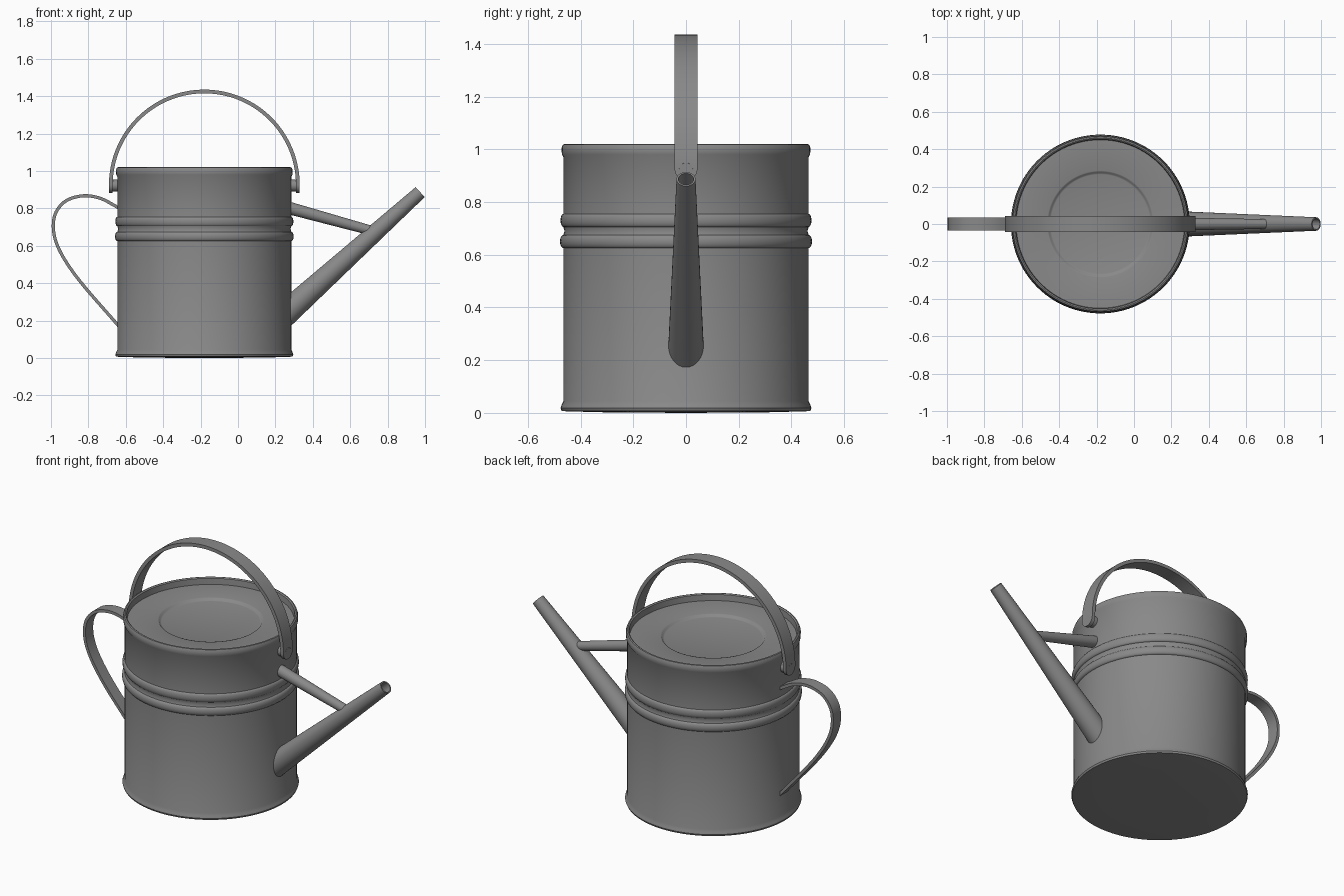
import bpy, bmesh, math
from mathutils import Vector, Matrix

cube = bpy.data.objects.get("Cube")
if cube:
    bpy.data.objects.remove(cube, do_unlink=True)

metal = bpy.data.materials.new("grey_metal")
metal.use_nodes = True
GREY = (0.25, 0.25, 0.25, 1)
metal.diffuse_color = GREY
metal.node_tree.nodes["Principled BSDF"].inputs["Base Color"].default_value = GREY

CX = -0.18     # axis of the can
WALL = 0.465   # wall radius


def finish(name, bm, angle=40):
    bmesh.ops.remove_doubles(bm, verts=bm.verts, dist=1e-5)
    bmesh.ops.recalc_face_normals(bm, faces=bm.faces)
    mesh = bpy.data.meshes.new(name)
    bm.to_mesh(mesh)
    bm.free()
    mesh.materials.append(metal)
    ob = bpy.data.objects.new(name, mesh)
    bpy.context.collection.objects.link(ob)
    bpy.ops.object.select_all(action='DESELECT')
    ob.select_set(True)
    bpy.context.view_layer.objects.active = ob
    bpy.ops.object.shade_smooth_by_angle(angle=math.radians(angle))
    return ob


def lathe(name, profile, matrix, steps=96, closed=False):
    """Spin (radius, height) points about z, then place the result."""
    bm = bmesh.new()
    vs = [bm.verts.new((r, 0, z)) for r, z in profile]
    pairs = list(zip(vs, vs[1:] + vs[:1]))
    es = [bm.edges.new(p) for p in (pairs if closed else pairs[:-1])]
    bmesh.ops.spin(bm, geom=vs + es, cent=(0, 0, 0), axis=(0, 0, 1),
                   angle=math.tau, steps=steps, use_merge=True)
    bm.transform(matrix)
    return finish(name, bm)


def tube(name, start, end, r0, r1, wall=0.007):
    """Tapered hollow pipe between two points."""
    a, b = Vector(start), Vector(end)
    d = b - a
    m = Matrix.Translation(a) @ d.to_track_quat('Z', 'Y').to_matrix().to_4x4()
    prof = [(r0, 0), (r1, d.length), (r1 - wall, d.length), (r0 - wall, 0)]
    return lathe(name, prof, m, 32, True)


def strap(name, path, thick):
    """Flat band along (x, z, half width) points."""
    bm = bmesh.new()
    rings = []
    for i, (x, z, w) in enumerate(path):
        p, q = path[max(i - 1, 0)], path[min(i + 1, len(path) - 1)]
        t = Vector((q[0] - p[0], 0, q[1] - p[1])).normalized()
        n = Vector((-t.z, 0, t.x)) * thick / 2
        c = Vector((x, 0, z))
        y = Vector((0, w, 0))
        rings.append([bm.verts.new(c + s) for s in (n + y, n - y, -n - y, y - n)])
    for a, b in zip(rings, rings[1:]):
        for k in range(4):
            j = (k + 1) % 4
            bm.faces.new((a[k], a[j], b[j], b[k]))
    bm.faces.new(rings[0])
    bm.faces.new(rings[-1])
    return finish(name, bm)


def smooth_path(pts, n=10):
    """Catmull-Rom curve through the points."""
    v = [Vector(p) for p in pts]
    v = [2 * v[0] - v[1]] + v + [2 * v[-1] - v[-2]]
    out = []
    for a, b, c, d in zip(v, v[1:], v[2:], v[3:]):
        for i in range(n):
            t = i / n
            out.append(0.5 * (2 * b + (c - a) * t + (2 * a - 5 * b + 4 * c - d) * t**2
                              + (3 * b - a - 3 * c + d) * t**3))
    return out + [v[-2]]


def bead(z, h, bulge):
    """Rounded rib on the wall."""
    return [(WALL + bulge * math.sin(math.pi * i / 8), z - h * math.cos(math.pi * i / 8))
            for i in range(9)]


# Can: base, foot bead, wall with two ribs, rolled rim and sunken lid
profile = [(0, 0), (0.3, 0.002), (0.455, 0.006), (0.472, 0.008), (0.476, 0.018), (0.472, 0.03), (WALL, 0.045)]
profile += bead(0.65, 0.025, 0.013) + [(0.461, 0.69)] + bead(0.73, 0.025, 0.011)
profile += [(WALL, 0.97), (0.471, 0.98), (0.472, 1.005), (0.467, 1.018), (0.46, 1.02),
            (0.453, 1.015), (0.45, 0.98), (0.285, 0.98), (0.279, 0.978), (0.272, 0.968),
            (0.265, 0.966), (0, 0.966)]
lathe("can_body", profile, Matrix.Translation((CX, 0, 0)))

# Carrying handle: half circle with rounded strap ends
R, ZC, HW = 0.5, 0.925, 0.043
drop = [math.sin(math.radians(a)) for a in range(8, 90, 9)] + [0.998]
ends = [(HW * s, HW * math.sqrt(1 - s * s)) for s in drop]
arch = [(CX - R, ZC - d, w) for d, w in reversed(ends)]
arch += [(CX - R * math.cos(math.pi * i / 64), ZC + R * math.sin(math.pi * i / 64), HW)
         for i in range(65)]
arch += [(CX + R, ZC - d, w) for d, w in ends]
strap("carrying_handle", arch, 0.02)

# Pivots that hold the handle to the can
for side, name in ((-1, "right_pivot"), (1, "left_pivot")):
    m = Matrix.Translation((CX + side * 0.45, 0, 0.922)) @ Matrix.Rotation(side * math.pi / 2, 4, 'Y')
    lathe(name, [(0, 0), (0.032, 0), (0.032, 0.054), (0.026, 0.06), (0, 0.06)], m, 32)

# Rear tipping handle
loop = smooth_path([(-0.62, 0.79), (-0.66, 0.815), (-0.74, 0.855), (-0.83, 0.867), (-0.92, 0.84),
                    (-0.975, 0.775), (-0.987, 0.69), (-0.965, 0.6), (-0.91, 0.5),
                    (-0.82, 0.38), (-0.65, 0.185), (-0.63, 0.16)])
loop = [p.to_tuple() for p in loop]
strap("tipping_handle", [(x, z, 0.036) for x, z in loop], 0.017)

# Spout and its brace
tube("spout", (0.23, 0, 0.216), (0.974, 0, 0.887), 0.069, 0.036)
tube("spout_brace", (0.24, 0, 0.811), (0.71, 0, 0.682), 0.034, 0.026)
